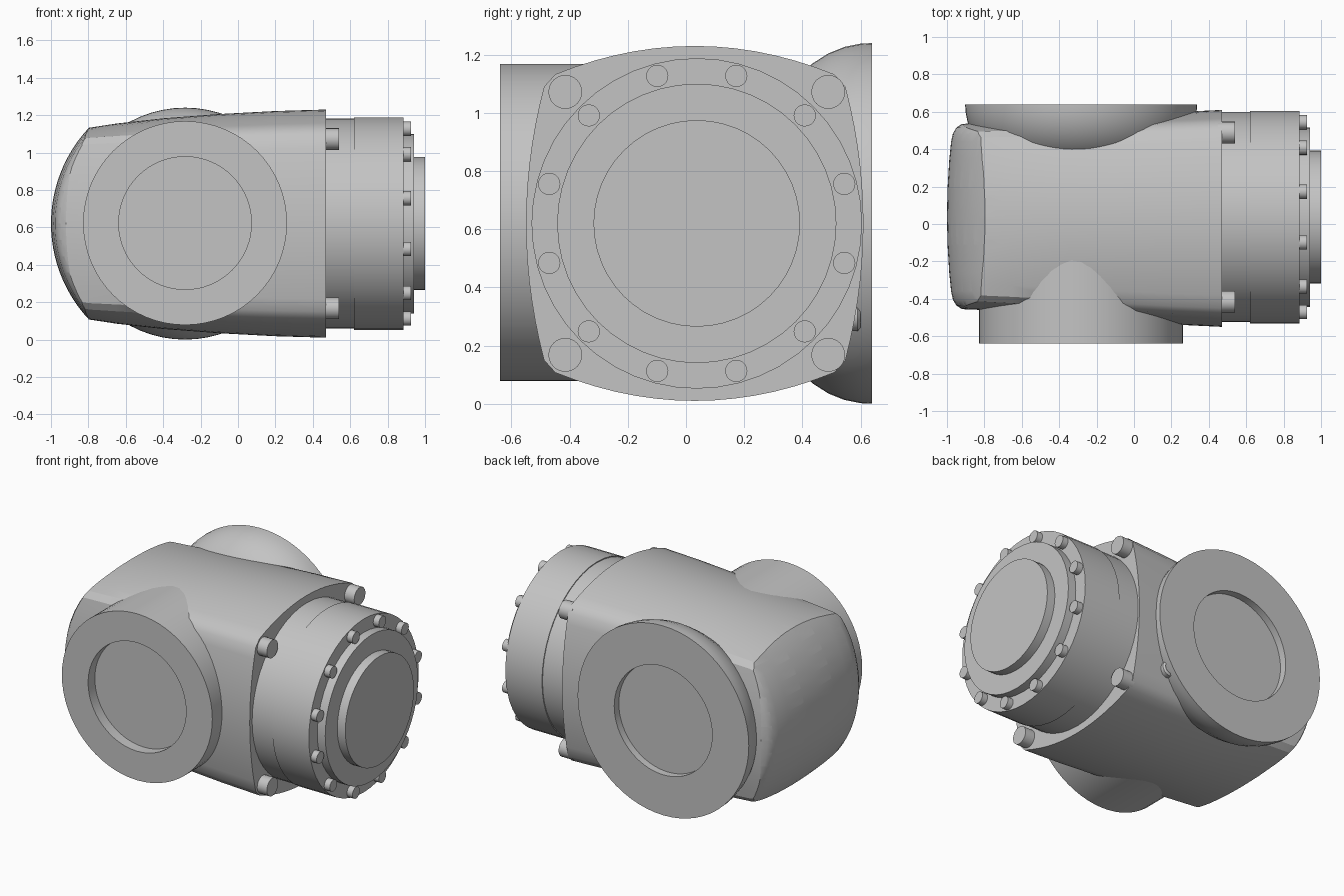
import bpy, bmesh
from math import sin, cos, pi, sqrt, radians

if "Cube" in bpy.data.objects:
    bpy.data.objects.remove(bpy.data.objects["Cube"])

GREY = (0.55, 0.55, 0.55, 1)
grey = bpy.data.materials.new("light grey metal")
grey.use_nodes = True
grey.diffuse_color = GREY
grey.node_tree.nodes["Principled BSDF"].inputs["Base Color"].default_value = GREY

MID_Z = 0.62      # height of all main axes
CAP_Y = 0.037     # axis of the drive cap
BOSS_X = -0.283   # axis of the front and back flanges


def loft(name, rings):
    """Skin a list of equal point rings and close both ends."""
    bm = bmesh.new()
    rows = [[bm.verts.new(p) for p in ring] for ring in rings]
    n = len(rows[0])
    for a, b in zip(rows, rows[1:]):
        for i in range(n):
            j = (i + 1) % n
            bm.faces.new((a[i], a[j], b[j], b[i]))
    bm.faces.new(rows[0])
    bm.faces.new(rows[-1])
    bmesh.ops.recalc_face_normals(bm, faces=bm.faces)
    mesh = bpy.data.meshes.new(name)
    bm.to_mesh(mesh)
    bm.free()
    obj = bpy.data.objects.new(name, mesh)
    bpy.context.collection.objects.link(obj)
    mesh.materials.append(grey)
    return obj


def smooth(obj):
    bpy.ops.object.select_all(action='DESELECT')
    obj.select_set(True)
    bpy.context.view_layer.objects.active = obj
    bpy.ops.object.shade_smooth_by_angle(angle=radians(30))


def lathe(name, profile, axis, a, b, segs=48):
    """Turn (radius, position) points about an x or y axis through (a, b)."""
    rings = []
    for r, h in profile:
        ring = []
        for i in range(segs):
            t = 2 * pi * i / segs
            u, v = a + r * cos(t), b + r * sin(t)
            ring.append((h, u, v) if axis == 'x' else (u, h, v))
        rings.append(ring)
    obj = loft(name, rings)
    smooth(obj)
    return obj


def bulged_section(x, cy, hy, hz, sy, sz, steps=14, trim=0.94):
    """Square section with four bowed sides and clipped corners."""
    ky, kz = hy - sy, hz - sz
    us = [trim * (2 * i / steps - 1) for i in range(steps + 1)]
    pts = [(u * ky, kz + sz * (1 - u * u)) for u in us]
    pts += [(ky + sy * (1 - u * u), -u * kz) for u in us]
    pts += [(-y, -z) for y, z in pts]
    return [(x, cy + y, MID_Z + z) for y, z in pts]


# Housing: tapered block, bowed on all four sides
housing = loft("housing", [bulged_section(*s) for s in (
    (0.47, 0.03, 0.58, 0.61, 0.07, 0.11),
    (0.2, 0.03, 0.567, 0.602, 0.068, 0.107),
    (-0.1, 0.032, 0.548, 0.586, 0.065, 0.1),
    (-0.4, 0.035, 0.525, 0.563, 0.06, 0.09),
    (-0.65, 0.038, 0.51, 0.535, 0.055, 0.075),
    (-0.8, 0.04, 0.5, 0.512, 0.05, 0.06),
    (-1.05, 0.04, 0.49, 0.46, 0.05, 0.05))])

# Rounded end of the housing, trimmed with an arched block
R, CX = 0.75, -0.25


def arch(y, shift):
    zs = [0.7 * (i / 16 - 1) for i in range(33)]
    pts = [(CX + shift - sqrt(R * R - z * z), z) for z in zs]
    pts += [(0.8, 0.7), (0.8, -0.7)]
    return [(x, 0.04 + y, MID_Z + z) for x, z in pts]


half = [(0, 0), (0.15, 0.003), (0.3, 0.012), (0.4, 0.022),
        (0.445, 0.032), (0.475, 0.05), (0.495, 0.08), (0.7, 0.3)]
stations = [(-y, s) for y, s in reversed(half[1:])] + half
trimmer = loft("end_trimmer", [arch(y, s) for y, s in stations])
trimmer.hide_render = True
mod = housing.modifiers.new("rounded end", 'BOOLEAN')
mod.operation = 'INTERSECT'
mod.solver = 'EXACT'
mod.object = trimmer
smooth(housing)
bpy.ops.object.modifier_apply(modifier=mod.name)
bpy.data.objects.remove(trimmer)
smooth(housing)

# Front flange: plain cylinder with a shallow round recess
lathe("front_flange", [(0.545, -0.1), (0.545, -0.64), (0.355, -0.64),
                       (0.355, -0.57)], 'y', BOSS_X, MID_Z + 0.003, 64)

# Back flange: domed flare with a shallow round recess
lathe("back_flange", [(0.3, 0.28), (0.42, 0.33), (0.5, 0.385), (0.55, 0.435),
                      (0.585, 0.49), (0.607, 0.545), (0.618, 0.6),
                      (0.62, 0.64), (0.355, 0.64), (0.355, 0.592)],
      'y', BOSS_X, MID_Z, 64)

# Drive cap: collar, stepped drum and output disc
lathe("cap_collar", [(0.562, 0.44), (0.562, 0.62)], 'x', CAP_Y, MID_Z)
lathe("cap_drum", [(0.568, 0.62), (0.568, 0.885)], 'x', CAP_Y, MID_Z)
lathe("cap_step", [(0.48, 0.87), (0.48, 0.942)], 'x', CAP_Y, MID_Z)
lathe("output_disc", [(0.355, 0.93), (0.355, 1.0)], 'x', CAP_Y, MID_Z)

# Ring of small bolts on the drum face
for i in range(12):
    t = radians(15 + 30 * i)
    lathe("cap_bolt", [(0.038, 0.87), (0.038, 0.925)], 'x',
          CAP_Y + 0.525 * cos(t), MID_Z + 0.525 * sin(t), 20)

# Large bolts in the four housing corners
for sy in (-1, 1):
    for sz in (-1, 1):
        lathe("corner_bolt", [(0.058, 0.45), (0.058, 0.54)], 'x',
              CAP_Y + sy * 0.452, MID_Z + sz * 0.452, 24)

# Small adjusting screw low on the back, with a raised pointer
lathe("screw_rim", [(0.05, 0.52), (0.05, 0.59), (0.038, 0.6), (0.034, 0.58)],
      'y', 0.22, 0.3, 24)
lathe("screw_pointer", [(0.02, 0.57), (0.02, 0.6), (0.006, 0.615)],
      'y', 0.22, 0.3, 12)
